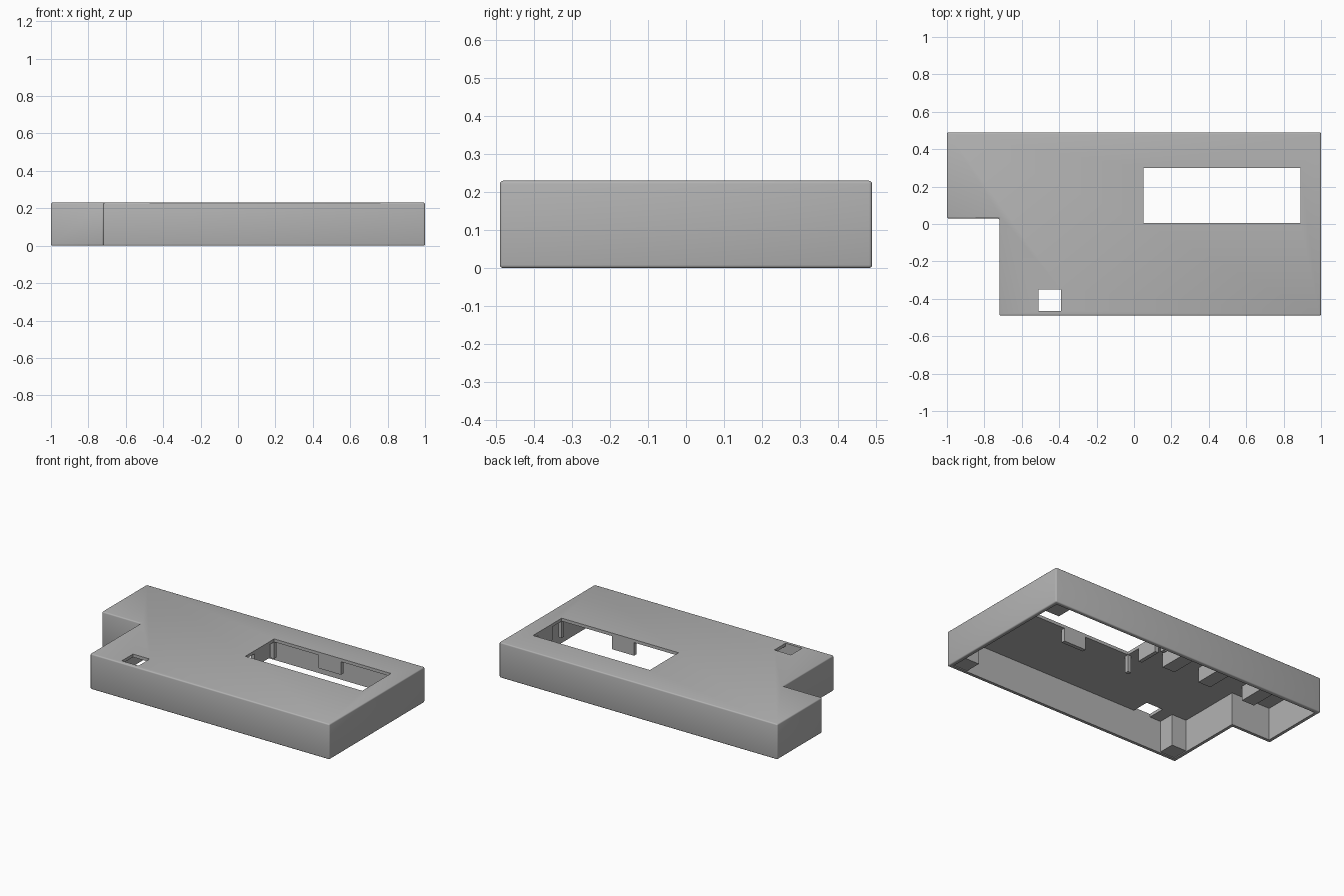
import bpy
import bmesh
import math

old = bpy.data.objects.get("Cube")
if old:
    bpy.data.objects.remove(old, do_unlink=True)

H, WALL, ROOF = 0.23, 0.025, 0.21
BACK, NOTCH_X, NOTCH_Y = 0.49, -0.72, 0.03

grey = bpy.data.materials.new("plain grey")
grey.use_nodes = True
grey.diffuse_color = (0.45, 0.45, 0.45, 1)
grey.node_tree.nodes["Principled BSDF"].inputs["Base Color"].default_value = grey.diffuse_color


def finish(name, bm):
    mesh = bpy.data.meshes.new(name)
    bm.to_mesh(mesh)
    bm.free()
    mesh.materials.append(grey)
    ob = bpy.data.objects.new(name, mesh)
    bpy.context.collection.objects.link(ob)
    return ob


def prism(name, inset, z0, z1, round_edges=0):
    """Extrude the notched outline, moved inwards by inset."""
    i = inset
    outline = [(-1 + i, BACK - i), (-1 + i, NOTCH_Y + i), (NOTCH_X + i, NOTCH_Y + i),
               (NOTCH_X + i, -BACK + i), (1 - i, -BACK + i), (1 - i, BACK - i)]
    bm = bmesh.new()
    face = bm.faces.new([bm.verts.new((x, y, z0)) for x, y in outline])
    top = bmesh.ops.extrude_face_region(bm, geom=[face])["geom"]
    bmesh.ops.translate(bm, vec=(0, 0, z1 - z0),
                        verts=[v for v in top if isinstance(v, bmesh.types.BMVert)])
    bmesh.ops.recalc_face_normals(bm, faces=bm.faces)
    if round_edges:
        bmesh.ops.bevel(bm, geom=bm.edges[:], offset=round_edges, segments=3,
                        profile=0.5, affect='EDGES')
    return finish(name, bm)


def box(name, xs, ys, zs):
    bm = bmesh.new()
    bmesh.ops.create_cube(bm, size=1)
    for v in bm.verts:
        v.co = [(a + b) / 2 + c * (b - a) for c, (a, b) in zip(v.co, (xs, ys, zs))]
    return finish(name, bm)


# Shell, hollowed from below, with two openings through the roof
shell = prism("case_shell", 0, 0, H, 0.008)
WX, WY = (0.05, 0.89), (0.005, 0.30)
cutters = [prism("cavity_cutter", WALL, -0.1, ROOF),
           box("screen_opening_cutter", WX, WY, (0.1, 0.4)),
           box("button_opening_cutter", (-0.51, -0.39), (-0.465, -0.35), (0.1, 0.4))]
for c in cutters:
    m = shell.modifiers.new(c.name, 'BOOLEAN')
    m.operation, m.solver, m.object = 'DIFFERENCE', 'EXACT', c
bpy.context.view_layer.objects.active = shell
shell.select_set(True)
for c in cutters:
    bpy.ops.object.modifier_apply(modifier=c.name)
for c in cutters:
    bpy.data.objects.remove(c, do_unlink=True)
bpy.ops.object.shade_smooth_by_angle(angle=math.radians(35))

# Square corner posts
IN, P, TOP = 0.01, 0.13, ROOF + 0.005
post_z = (0.006, TOP)
box("corner_post_front_right", (NOTCH_X + IN, NOTCH_X + P), (-BACK + IN, -BACK + P), post_z)
box("corner_post_front_left", (1 - P, 1 - IN), (-BACK + IN, -BACK + P), post_z)
box("corner_post_back_left", (1 - P, 1 - IN), (BACK - P, BACK - IN), post_z)

# Retaining tabs around the screen opening
T = 0.025
tab_z = (0.125, TOP)
for side, y in (("front", WY[0] - T), ("back", WY[1])):
    box("screen_tab_" + side, (0.37, 0.53), (y, y + T), tab_z)
for side, x in (("right", WX[0] - T), ("left", WX[1])):
    box("screen_tab_" + side, (x, x + T), (0.10, 0.25), tab_z)

# Locating pins at the screen corners
for xn, x in (("right", WX[0] - T), ("left", WX[1])):
    for yn, y in (("front", WY[0] - T), ("back", WY[1])):
        box(f"screen_pin_{yn}_{xn}", (x, x + T), (y, y + T), (0.1, TOP))

# Support blocks under the roof beside the screen
for n, x in enumerate((-0.09, -0.36, -0.69), 1):
    box(f"support_block_{n}", (x - 0.09, x), (0.15, 0.34), (0.115, TOP))
